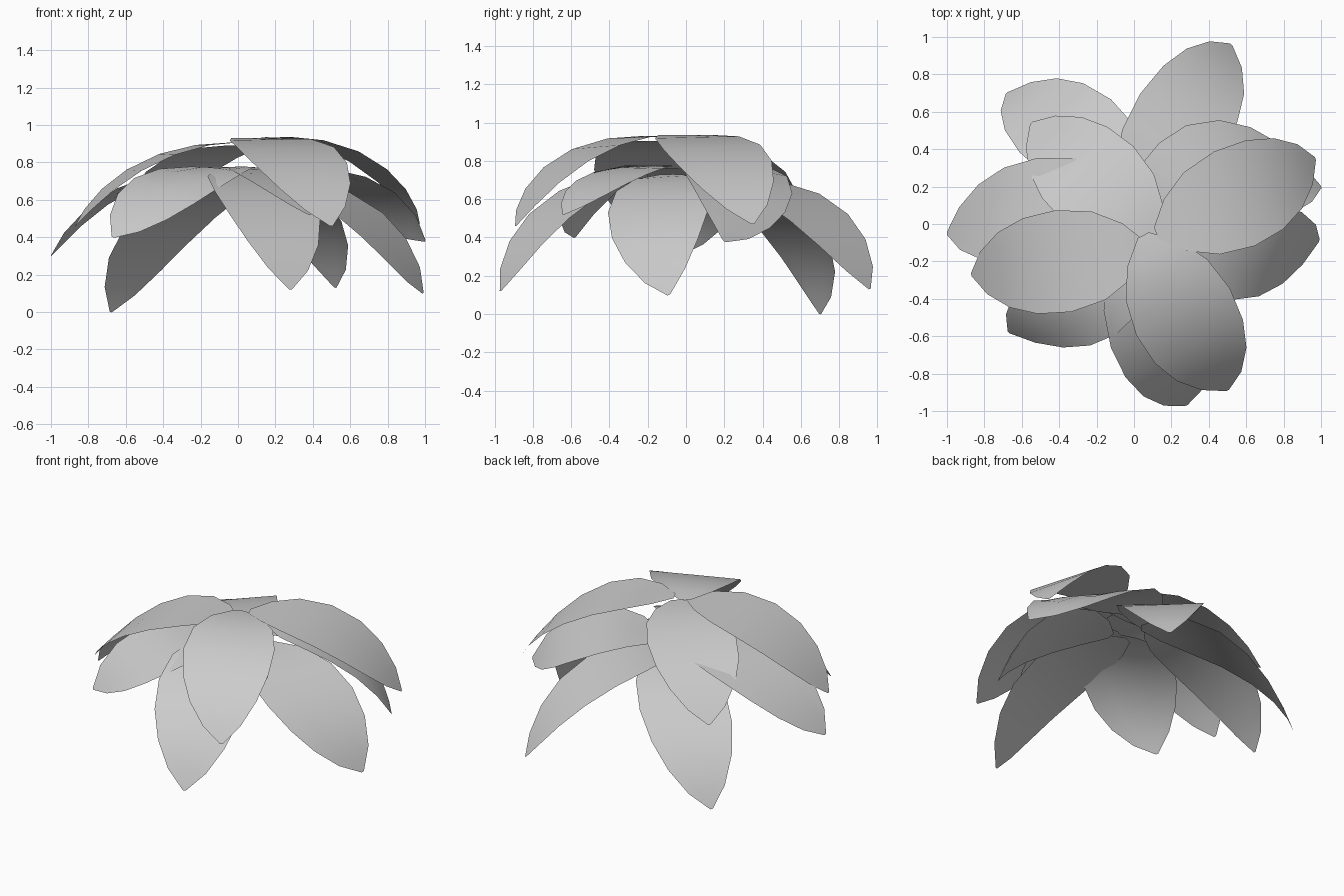
import bpy
import bmesh
from math import radians, sin, cos, atan2, hypot
from mathutils import Vector

cube = bpy.data.objects.get("Cube")
if cube:
    bpy.data.objects.remove(cube, do_unlink=True)

# One plain grey for the whole plant
grey = bpy.data.materials.new("leaf_grey")
grey.use_nodes = True
colour = (0.6, 0.6, 0.6, 1)
grey.diffuse_color = colour
grey.node_tree.nodes["Principled BSDF"].inputs["Base Color"].default_value = colour

# Leaf outline: position along the midrib, and half width as a share of the widest
OUTLINE = [(0, 0.12), (0.1, 0.55), (0.24, 0.87), (0.42, 1), (0.6, 0.94),
           (0.76, 0.74), (0.9, 0.42), (1, 0.03)]
COLUMNS = 4


def leaf(name, root, tip, bend_dir, half_width=0.28, bend=70):
    """A flat pointed sheet rolled over a level cylinder that faces bend_dir."""
    root, tip = Vector(root), Vector(tip)
    az, turn = radians(bend_dir), radians(bend)
    out = Vector((cos(az), sin(az), 0))
    side = Vector((-sin(az), cos(az), 0))
    span = tip - root
    run, skew, drop = span.dot(out), span.dot(side), -span.z
    radius = hypot(run, drop) / (2 * sin(turn / 2))
    start = turn / 2 - atan2(drop, run)
    arc = radius * turn
    length = hypot(arc, skew)

    bm = bmesh.new()
    rows = []
    for t, share in OUTLINE:
        row = []
        for c in range(COLUMNS + 1):
            w = (2 * c / COLUMNS - 1) * share * half_width
            u = t * arc - w * skew / length
            v = t * skew + w * arc / length
            angle = start - u / radius
            p = root + side * v + out * radius * (sin(start) - sin(angle))
            p.z += radius * (cos(angle) - cos(start))
            row.append(bm.verts.new(p))
        rows.append(row)
    for a, b in zip(rows, rows[1:]):
        for c in range(COLUMNS):
            bm.faces.new((a[c], b[c], b[c + 1], a[c + 1]))
    for f in bm.faces:
        f.smooth = True
    mesh = bpy.data.meshes.new(name)
    bm.to_mesh(mesh)
    bm.free()
    mesh.materials.append(grey)
    obj = bpy.data.objects.new(name, mesh)
    bpy.context.collection.objects.link(obj)


# Upper whorl
leaf("upper_leaf_left", (0.12, -0.05, 0.93), (0.97, 0.35, 0.47), 16, 0.275, 66)
leaf("upper_leaf_right", (0.07, -0.13, 0.9), (-0.87, -0.27, 0.46), 190, 0.275, 61)
leaf("upper_leaf_front", (0.05, -0.06, 0.92), (0.5, -0.89, 0.46), -69)
leaf("upper_leaf_back", (0.13, -0.08, 0.89), (-0.55, 0.54, 0.47), 136, 0.275, 56)

# Middle whorl
leaf("middle_leaf_left", (0.03, 0.27, 0.77), (1.0, 0.2, 0.38), 38, 0.295)
leaf("middle_leaf_right", (0, 0.15, 0.75), (-1.0, -0.05, 0.3), 170)
leaf("middle_leaf_front_right", (0.08, -0.14, 0.77), (-0.67, -0.58, 0.4), 243)
leaf("middle_leaf_front_left", (0.03, -0.1, 0.77), (0.38, -0.64, 0.52), -50, 0.24, 50)

# Lower whorl
leaf("lower_leaf_back_left", (-0.05, 0.13, 0.7), (0.52, 0.96, 0.13), 47, 0.265)
leaf("lower_leaf_back_right", (0.08, 0.16, 0.68), (-0.68, 0.7, 0), 128, 0.27)
leaf("lower_leaf_front", (-0.04, -0.11, 0.76), (0.28, -0.97, 0.12), -64)
leaf("lower_leaf_left", (0.1, -0.1, 0.73), (0.99, -0.09, 0.1), -27)
